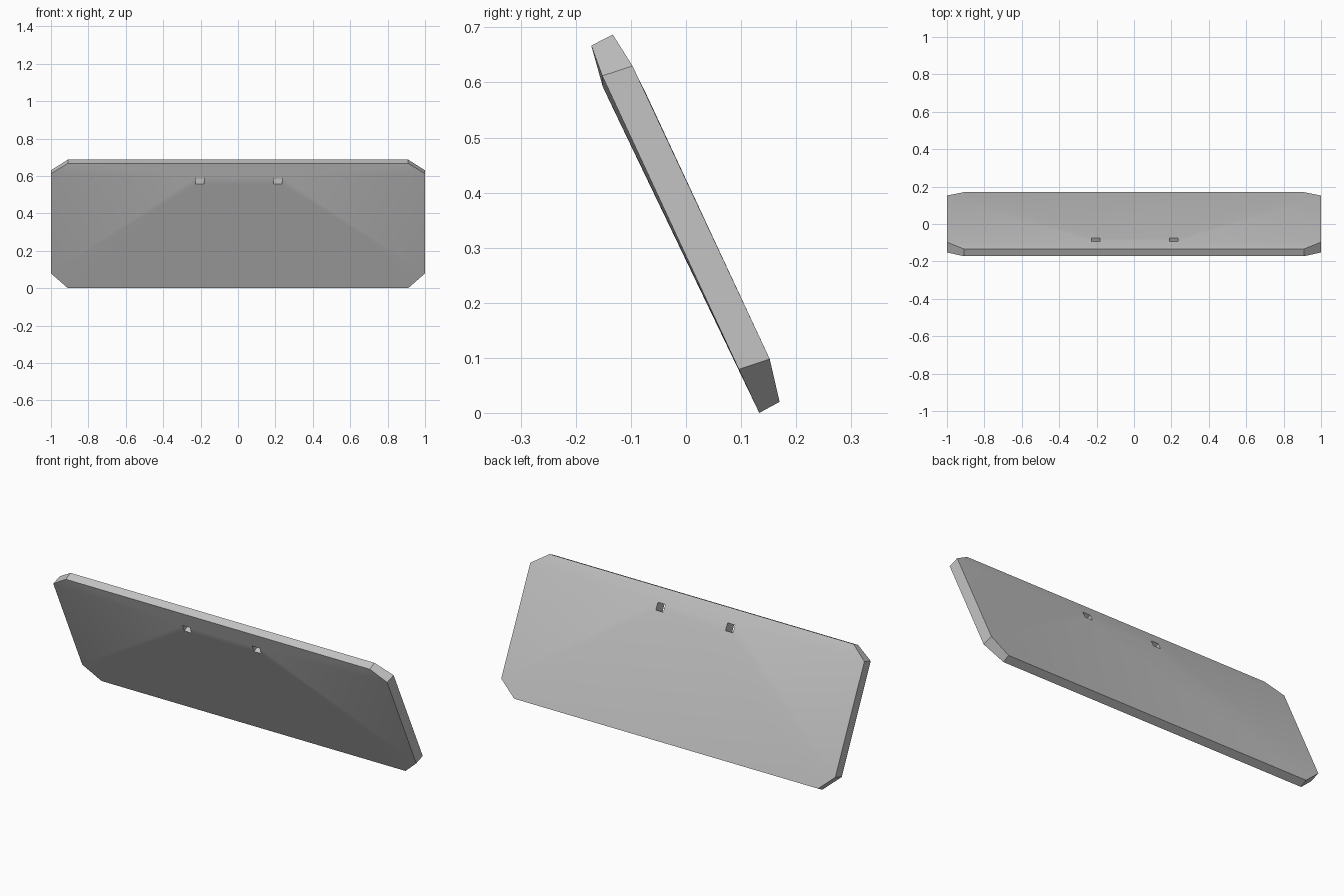
import bpy
import bmesh
import math

cube = bpy.data.objects.get("Cube")
if cube:
    bpy.data.objects.remove(cube, do_unlink=True)

grey = bpy.data.materials.new("plain_grey")
grey.use_nodes = True
colour = (0.55, 0.55, 0.55, 1)
grey.diffuse_color = colour
grey.node_tree.nodes["Principled BSDF"].inputs["Base Color"].default_value = colour

bm = bmesh.new()


def build_skin(bottom, low, high, top, slot_low, slot_high):
    """One side of the panel; each argument is a (y, z) level."""
    outline = [(-.91, bottom), (.91, bottom), (1, low), (1, high),
               (.91, top), (-.91, top), (-1, high), (-1, low)]
    ring = [bm.verts.new((x, *level)) for x, level in outline]
    slots = []
    for x in (-.205, .212):
        corners = [(x - .022, slot_low), (x + .022, slot_low),
                   (x + .022, slot_high), (x - .022, slot_high)]
        slots.append([bm.verts.new((cx, *level)) for cx, level in corners])
    left, right = slots
    # Surface drawn from the outline to the two slots
    faces = [
        (ring[0], ring[1], right[1]), (ring[0], right[1], right[0]),
        (ring[0], right[0], left[1]), (ring[0], left[1], left[0]),
        (ring[1], ring[2], right[1]), (ring[2], right[2], right[1]),
        (ring[2], ring[3], right[2]), (ring[3], ring[4], right[2]),
        (ring[5], ring[6], left[3]), (ring[6], ring[7], left[3]),
        (ring[7], left[0], left[3]), (ring[7], ring[0], left[0]),
        (left[1], right[0], right[3], left[2]),
        (ring[4], ring[5], left[3], left[2], right[3], right[2]),
    ]
    for face in faces:
        bm.faces.new(face)
    return [ring, left, right]


front = build_skin((.133, 0), (.096, .079), (-.152, .612), (-.172, .667),
                   (-.134, .556), (-.151, .592))
back = build_skin((.17, .02), (.152, .098), (-.097, .63), (-.133, .687),
                  (-.076, .587), (-.094, .622))

# Rim walls and slot walls
for near, far in zip(front, back):
    for i in range(len(near)):
        j = (i + 1) % len(near)
        bm.faces.new((near[i], near[j], far[j], far[i]))

bmesh.ops.recalc_face_normals(bm, faces=bm.faces)
mesh = bpy.data.meshes.new("tilted_panel")
bm.to_mesh(mesh)
bm.free()
mesh.materials.append(grey)
panel = bpy.data.objects.new("tilted_panel", mesh)
bpy.context.collection.objects.link(panel)

bpy.ops.object.select_all(action="DESELECT")
panel.select_set(True)
bpy.context.view_layer.objects.active = panel
bpy.ops.object.shade_smooth_by_angle(angle=math.radians(20))
